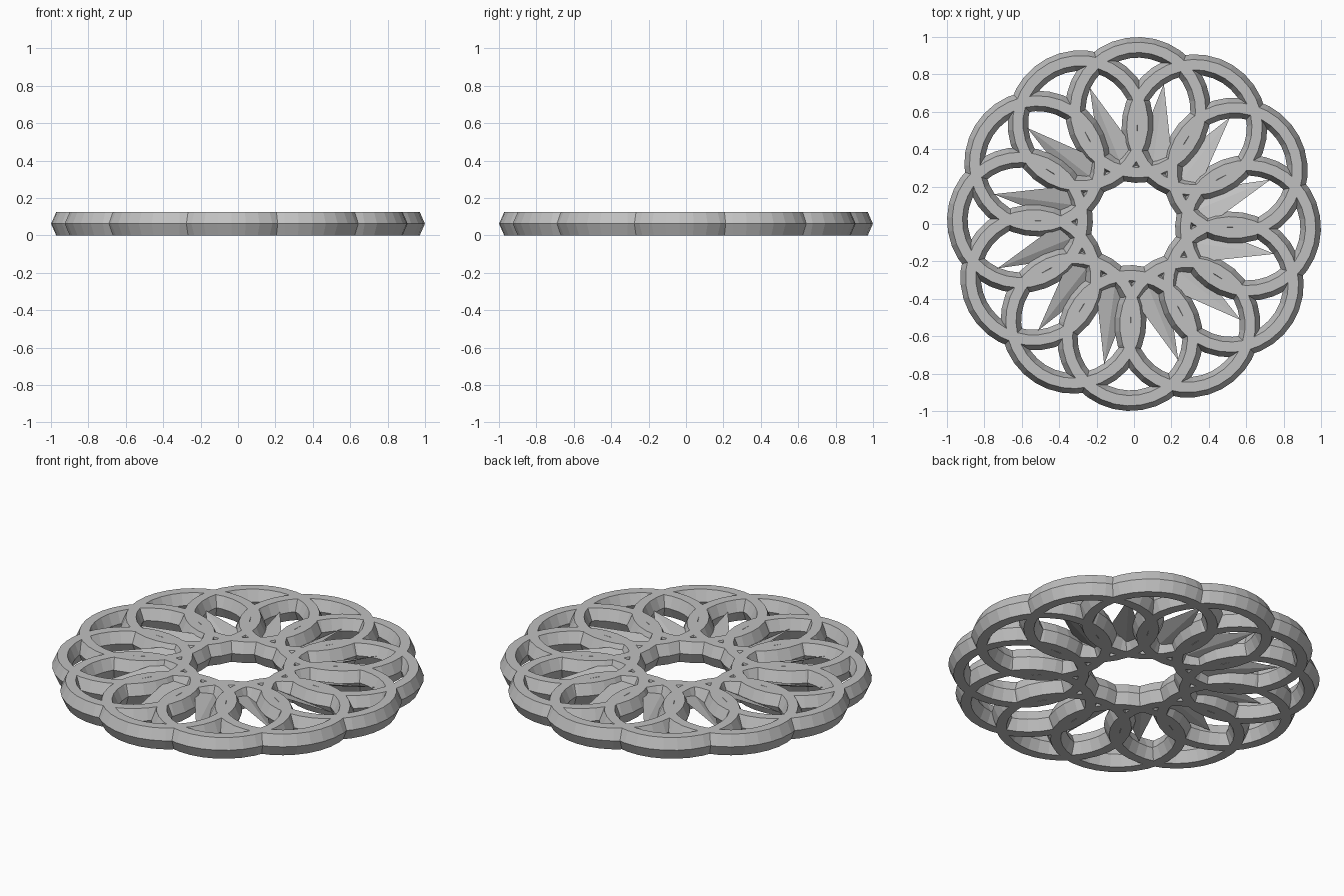
import bpy, math
from math import cos, sin, radians, tau

if "Cube" in bpy.data.objects:
    bpy.data.objects.remove(bpy.data.objects["Cube"])

COUNT = 12
grey = bpy.data.materials.new("plain_grey")
grey.diffuse_color = (0.53, 0.53, 0.53, 1)
grey.use_nodes = True
grey.node_tree.nodes["Principled BSDF"].inputs["Base Color"].default_value = grey.diffuse_color


def polar(r, degrees, z):
    a = radians(degrees)
    return (r * cos(a), r * sin(a), z)


def mesh_object(name, verts, faces):
    mesh = bpy.data.meshes.new(name)
    mesh.from_pydata(verts, [], faces)
    mesh.materials.append(grey)
    obj = bpy.data.objects.new(name, mesh)
    bpy.context.collection.objects.link(obj)
    return obj


# Overlapping hoops with a tall hexagonal, flat-topped section
HALF_H = 0.0625
MINOR = 0.055
MAJOR = 0.39 - MINOR
for i in range(COUNT):
    angle = 360 / COUNT * i - 2
    bpy.ops.mesh.primitive_torus_add(
        major_segments=32, minor_segments=6, major_radius=MAJOR,
        minor_radius=MINOR, location=polar(0.61, angle, HALF_H),
        rotation=(0, 0, radians(angle)))
    hoop = bpy.context.object
    hoop.name = f"hoop_{i + 1}"
    hoop.scale.z = HALF_H / (MINOR * sin(tau / 6))
    hoop.data.materials.append(grey)


# Pointed petals, pitched like turbine blades, with a slight swirl
for i in range(COUNT):
    angle = 18 + 360 / COUNT * i
    tip = polar(0.767, angle, 0.075)
    bx, by, bz = polar(0.29, angle - 7, 0.0625)
    direction = math.atan2(tip[1] - by, tip[0] - bx)
    sx, sy, sz = -sin(direction) * 0.12, cos(direction) * 0.12, -0.05
    verts = [tip, (bx + sx, by + sy, bz + sz), (bx, by, bz + 0.02),
             (bx - sx, by - sy, bz - sz), (bx, by, bz - 0.02)]
    mesh_object(f"petal_{i + 1}", verts,
                [(0, 2, 1), (0, 3, 2), (0, 4, 3), (0, 1, 4), (1, 2, 3, 4)])
